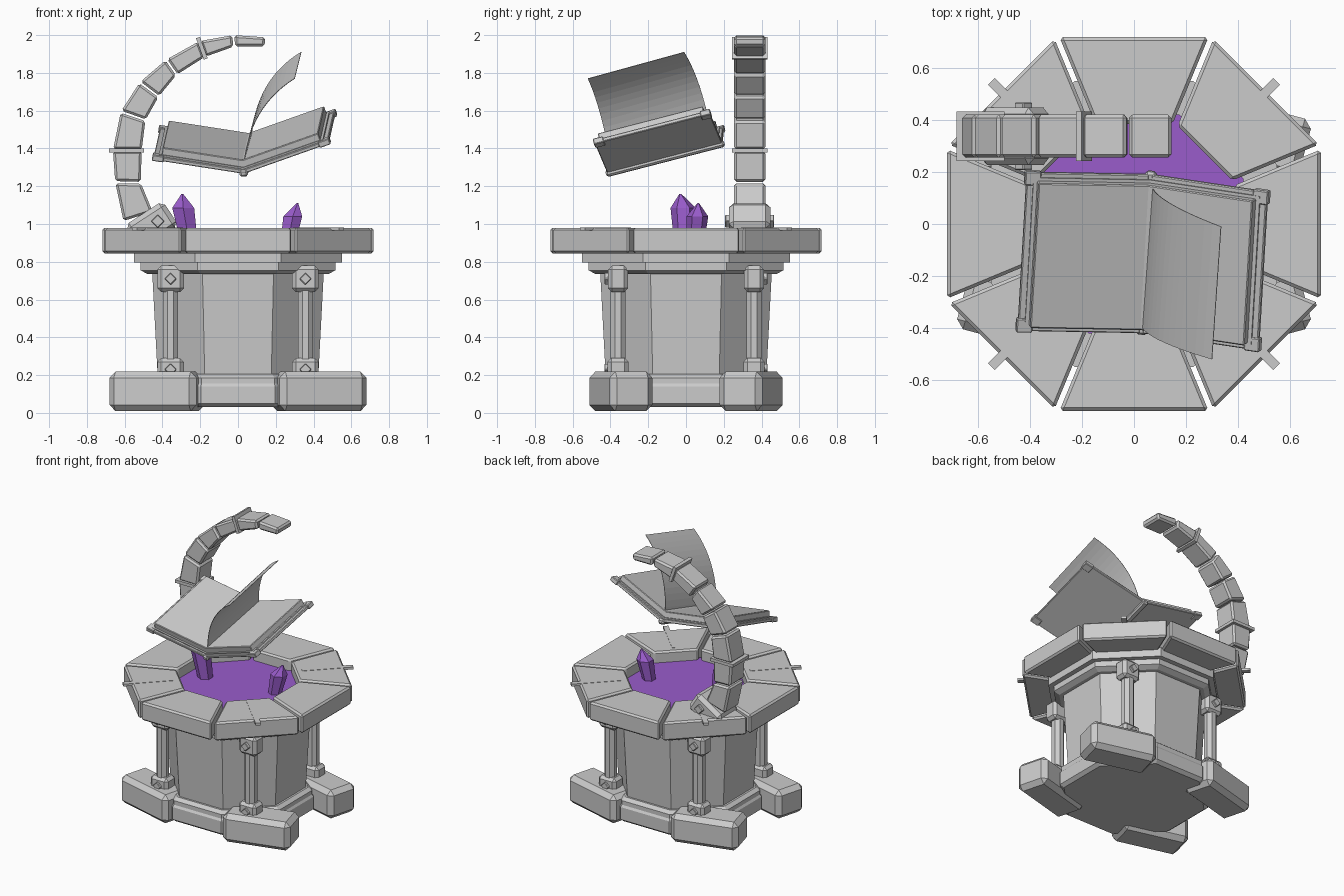
import bpy, bmesh, math
from mathutils import Vector, Matrix

if "Cube" in bpy.data.objects:
    bpy.data.objects.remove(bpy.data.objects["Cube"])


def material(name, rgb):
    m = bpy.data.materials.new(name)
    m.diffuse_color = (*rgb, 1)
    m.use_nodes = True
    m.node_tree.nodes["Principled BSDF"].inputs["Base Color"].default_value = m.diffuse_color
    return m


STONE = material("stone grey", (0.6, 0.6, 0.6))
PURPLE = material("magic purple", (0.32, 0.107, 0.6))
T8 = math.tan(math.pi / 8)


def loft(name, rings, mat=STONE, bevel=0.0, matrix=None):
    """Skin a closed solid over rings of points, with an optional chamfer."""
    bm = bmesh.new()
    loops = [[bm.verts.new(p) for p in ring] for ring in rings]
    n = len(loops[0])
    for a, b in zip(loops, loops[1:]):
        for i in range(n):
            bm.faces.new((a[i], a[(i + 1) % n], b[(i + 1) % n], b[i]))
    bm.faces.new(loops[0][::-1])
    bm.faces.new(loops[-1])
    if matrix:
        bm.transform(matrix)
    bmesh.ops.recalc_face_normals(bm, faces=bm.faces)
    if bevel:
        bmesh.ops.bevel(bm, geom=bm.edges[:], offset=bevel, segments=1, affect='EDGES')
    me = bpy.data.meshes.new(name)
    bm.to_mesh(me)
    bm.free()
    me.materials.append(mat)
    ob = bpy.data.objects.new(name, me)
    bpy.context.collection.objects.link(ob)
    return ob


def box(name, lo, hi, bevel=0.0, matrix=None, mat=STONE):
    rings = [[(lo[0], lo[1], z), (hi[0], lo[1], z), (hi[0], hi[1], z), (lo[0], hi[1], z)]
             for z in (lo[2], hi[2])]
    return loft(name, rings, mat, bevel, matrix)


def poly(n, apothem, z, centre=(0, 0)):
    r = apothem / math.cos(math.pi / n)
    return [(centre[0] + r * math.cos((2 * i + 1) * math.pi / n),
             centre[1] + r * math.sin((2 * i + 1) * math.pi / n), z) for i in range(n)]


def octagon(name, profile, mat=STONE):
    return loft(name, [poly(8, a, z) for a, z in profile], mat)


def move(x, y, z):
    return Matrix.Translation((x, y, z))


def stud(name, x, y, z, size=0.03):
    """Diamond stud facing front and back."""
    box(name, (-size * .7, -0.015, -size * .7), (size * .7, 0.015, size * .7), 0.004,
        move(x, y, z) @ Matrix.Rotation(math.pi / 4, 4, 'Y'))


# Well body, base and stepped collar
octagon("base", [(0.45, 0.03), (0.475, 0.05), (0.475, 0.14), (0.465, 0.155), (0.465, 0.185), (0.44, 0.205)])
octagon("body", [(0.425, 0.19), (0.455, 0.76)])
octagon("lower_collar", [(0.48, 0.735), (0.515, 0.755), (0.515, 0.80)])
octagon("upper_collar", [(0.55, 0.795), (0.55, 0.86)])
octagon("liquid", [(0.42, 0.86), (0.42, 0.90)], PURPLE)

# Rim of eight trapezoid blocks
for k in range(8):
    inner, outer, gap = 0.385, 0.718, 0.011
    wi, wo = inner * T8 - gap, outer * T8 - gap
    rings = [[(inner, -wi, z), (outer, -wo, z), (outer, wo, z), (inner, wi, z)] for z in (0.845, 0.98)]
    rot = Matrix.Rotation(k * math.pi / 4, 4, 'Z')
    loft("rim_block", rings, bevel=0.012, matrix=rot)
    if k % 2:
        box("rim_bar", (0.43, -0.018, 0.965), (0.775, 0.018, 0.982), 0, rot)

# Four feet and posts
for sx in (-1, 1):
    for sy in (-1, 1):
        turn = Matrix.Rotation(-math.radians(15) * sx * sy, 4, 'Z')
        box("foot", (-0.238, -0.117, 0.01), (0.238, 0.117, 0.218), 0.032,
            move(sx * 0.428, sy * 0.345, 0) @ turn)
        p = move(sx * 0.357, sy * 0.36, 0)
        loft("post", [poly(8, 0.04, 0.2), poly(8, 0.04, 0.7)], matrix=p)
        box("post_cap", (-0.07, -0.052, 0.64), (0.07, 0.052, 0.78), 0.02, p)
        box("post_foot", (-0.07, -0.055, 0.17), (0.07, 0.055, 0.29), 0.02, p)
        for z in (0.71, 0.23):
            stud("post_stud", sx * 0.357, sy * 0.417, z, 0.033)

# Curved arm: outer and inner (x, z) at every joint
joints = [(-.605, 1.01, -.45, 1.06), (-.65, 1.222, -.515, 1.218), (-.662, 1.39, -.51, 1.39),
          (-.62, 1.595, -.49, 1.55), (-.52, 1.75, -.42, 1.675), (-.38, 1.87, -.325, 1.79),
          (-.205, 1.968, -.175, 1.885), (-.025, 2.0, -.02, 1.94), (.15, 1.988, .145, 1.94)]
joints = [(Vector((a, 0, b)), Vector((c, 0, d))) for a, b, c, d in joints]
for (o0, i0), (o1, i1) in zip(joints, joints[1:]):
    t = 0.03
    quad = [o0.lerp(o1, t), i0.lerp(i1, t), i1.lerp(i0, t), o1.lerp(o0, t)]
    loft("arm_segment", [[p + Vector((0, y, 0)) for p in quad] for y in (0.255, 0.42)], bevel=0.012)
for k in (2, 6):
    o, i = joints[k]
    d = (o - i).normalized()
    side = Vector((-d.z, 0, d.x)) * 0.011
    a, b = o + d * 0.02, i - d * 0.012
    quad = [a - side, b - side, b + side, a + side]
    loft("arm_band", [[p + Vector((0, y, 0)) for p in quad] for y in (0.243, 0.432)])

# Arm mount on the rim
mount = move(-0.45, 0.337, 1.0) @ Matrix.Rotation(math.radians(-33), 4, 'Y')
box("arm_mount", (-0.13, -0.11, -0.08), (0.11, 0.11, 0.075), 0.025, mount)
for y in (0.222, 0.452):
    stud("mount_stud", -0.425, y, 1.015, 0.036)


# Crystals, leaning prisms with pointed tips
def crystal(name, base, shoulder, tip, r):
    rings = [poly(6, r * .75, base[2], base), poly(6, r, shoulder[2], shoulder),
             poly(6, 0.004, tip[2], tip)]
    loft(name, rings, PURPLE)


crystal("tall_crystal", (-0.255, -0.01, 0.88), (-0.29, -0.015, 1.085), (-0.295, -0.03, 1.16), 0.058)
crystal("short_crystal", (0.26, 0.05, 0.88), (0.29, 0.06, 1.04), (0.315, 0.065, 1.11), 0.05)

# Open floating book
hinge = Vector((0.03, -0.415, 1.265))
spine = Vector((0.035, 0.60, 0.155)).normalized()


def frame(out):
    """Local axes: x out from the spine, y along it, z up from the cover."""
    x = (out - spine * out.dot(spine)).normalized()
    n = x.cross(spine)
    m = Matrix((x, spine, n)).transposed().to_4x4()
    return Matrix.Translation(hinge) @ m


for label, out in (("left", Vector((-0.48, 0.03, 0.08))), ("right", Vector((0.46, -0.06, 0.165)))):
    m = frame(out)
    s = 1 if label == "right" else -1      # left frame has its normal pointing down

    def slab(name, lo, hi, bevel=0.0):
        z = sorted((lo[2] * s, hi[2] * s))
        box(label + name, (lo[0], lo[1], z[0]), (hi[0], hi[1], z[1]), bevel, m)

    slab("_cover", (0.01, 0, 0), (0.485, 0.63, 0.022), 0.004)
    slab("_pages", (0.0, 0.025, 0.022), (0.445, 0.60, 0.068), 0.004)
    slab("_endpaper", (0.0, 0.015, 0.022), (0.46, 0.612, 0.03))
    for y0, y1 in ((-0.005, 0.05), (0.58, 0.635)):
        slab("_corner_plate", (0.43, y0, -0.005), (0.492, y1, 0.028), 0.004)

m = frame(Vector((1, 0, 0.09)))
box("book_spine", (-0.022, -0.008, -0.015), (0.022, 0.64, 0.022), 0.01, m)

# Lifted page: two curved edges joined as a thin sheet
edges = [[Vector(p) for p in e] for e in (
    ((.03, -.395, 1.31), (.06, -.45, 1.62), (.30, -.52, 1.77)),
    ((.07, .14, 1.46), (.10, .08, 1.77), (.335, -.01, 1.91)))]
bm = bmesh.new()
prev = None
for i in range(15):
    t = i / 14
    row = [bm.verts.new(a * (1 - t) ** 2 + b * 2 * t * (1 - t) + c * t * t) for a, b, c in edges]
    if prev:
        bm.faces.new((prev[0], prev[1], row[1], row[0]))
    prev = row
me = bpy.data.meshes.new("lifted_page")
bm.to_mesh(me)
bm.free()
me.materials.append(STONE)
page = bpy.data.objects.new("lifted_page", me)
bpy.context.collection.objects.link(page)
mod = page.modifiers.new("thickness", 'SOLIDIFY')
mod.thickness = 0.003
mod.offset = 0
